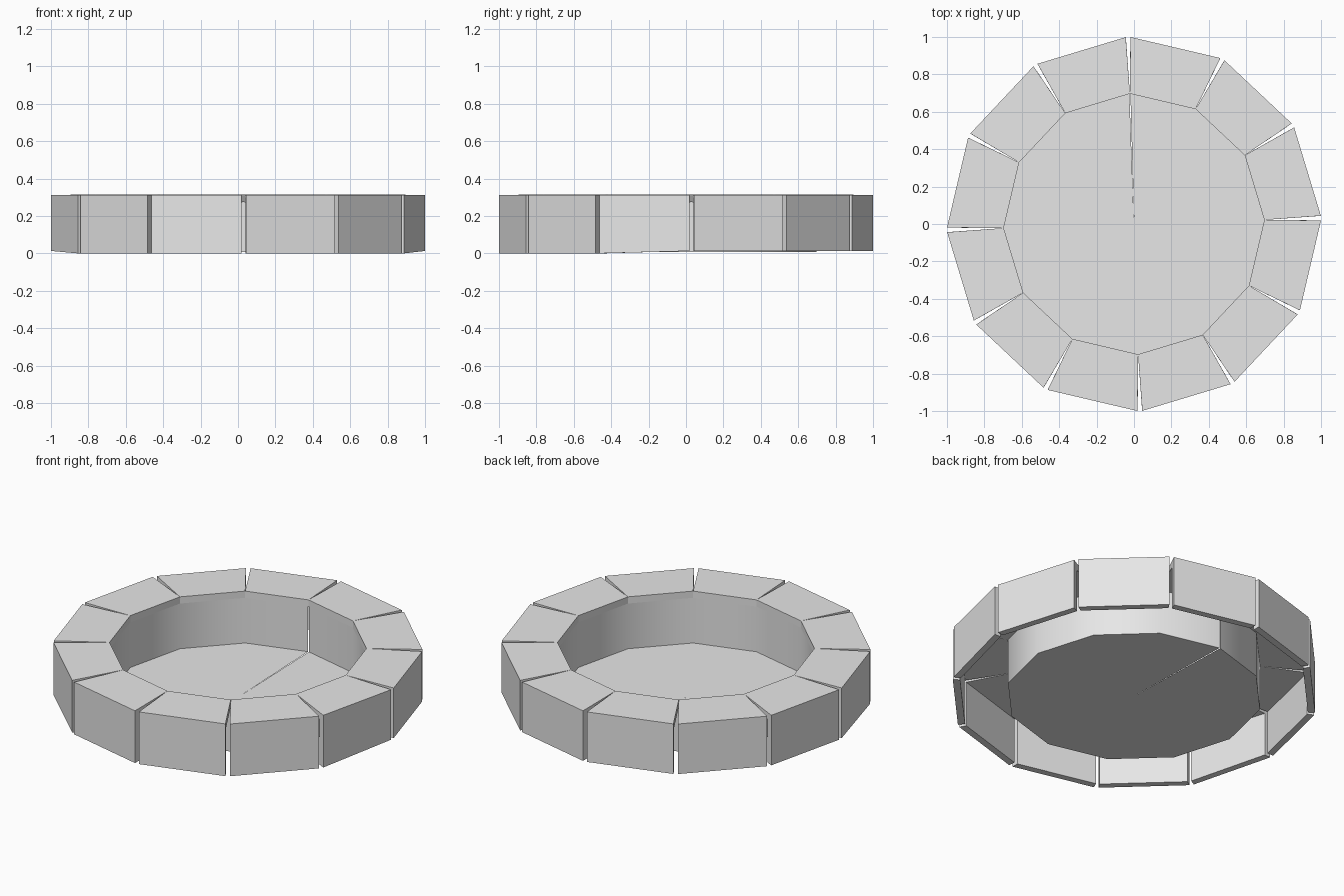
import bpy, bmesh, math
from mathutils import Vector

cube = bpy.data.objects.get("Cube")
if cube:
    bpy.data.objects.remove(cube, do_unlink=True)

SIDES = 12
STEP = math.tau / SIDES
SEAM = math.radians(91.8)      # direction of the first joint
R_IN, R_OUT = 0.697, 1.0
THICK = 0.04
TOP_IN, TOP_OUT = 0.316, 0.312
FLOOR = 0.006

grey = bpy.data.materials.new("stone_grey")
grey.use_nodes = True
grey.diffuse_color = (0.8, 0.8, 0.8, 1)
grey.node_tree.nodes["Principled BSDF"].inputs["Base Color"].default_value = (0.8, 0.8, 0.8, 1)


def polar(r, a, z):
    return Vector((r * math.cos(a), r * math.sin(a), z))


def finish(bm, name, smooth=False, solid=True):
    if solid:
        bmesh.ops.recalc_face_normals(bm, faces=bm.faces)
    for f in bm.faces:
        f.smooth = smooth
    mesh = bpy.data.meshes.new(name)
    bm.to_mesh(mesh)
    bm.free()
    mesh.materials.append(grey)
    obj = bpy.data.objects.new(name, mesh)
    bpy.context.collection.objects.link(obj)


# Rim blocks: an L section (top slab and outer wall), open below and inside
section = [(R_IN, TOP_IN), (R_OUT, TOP_OUT), (R_OUT, 0), (R_OUT - THICK, 0),
           (R_OUT - THICK, TOP_OUT - THICK), (R_IN, TOP_IN - THICK)]


def block_end(bm, joint, side):
    verts = []
    for r, z in section:
        gap = 0.0125 * (r - R_IN) / (R_OUT - R_IN)   # joints widen outwards
        p = polar(r, joint + side * gap, z)
        if z == 0 and p.y > -0.4:
            p.z = 0.013                              # rear walls stop a little higher
        verts.append(bm.verts.new(p))
    return verts


for i in range(SIDES):
    bm = bmesh.new()
    a = block_end(bm, SEAM + i * STEP, 1)
    b = block_end(bm, SEAM + (i + 1) * STEP, -1)
    n = len(section)
    for j in range(n):
        k = (j + 1) % n
        bm.faces.new((a[j], a[k], b[k], b[j]))
    bm.faces.new(a)
    bm.faces.new(b[::-1])
    finish(bm, f"rim_block_{i + 1}")

# Basin wall and floor: one open sweep with a hairline slit at the seam
SLIT = 0.008
angles = [SEAM + i * STEP for i in range(SIDES + 1)]
angles[0] += SLIT / 2
angles[-1] -= SLIT / 2

bm = bmesh.new()
low = [bm.verts.new(polar(R_IN, a, FLOOR)) for a in angles]
high = [bm.verts.new(polar(R_IN, a, TOP_IN - THICK)) for a in angles]
for i in range(SIDES):
    bm.faces.new((low[i], high[i], high[i + 1], low[i + 1]))
finish(bm, "basin_wall", smooth=True, solid=False)

bm = bmesh.new()
centre = bm.verts.new((0, 0, FLOOR))
rim = [bm.verts.new(polar(R_IN, a, FLOOR)) for a in angles]
for i in range(SIDES):
    bm.faces.new((centre, rim[i], rim[i + 1]))
finish(bm, "basin_floor", solid=False)
